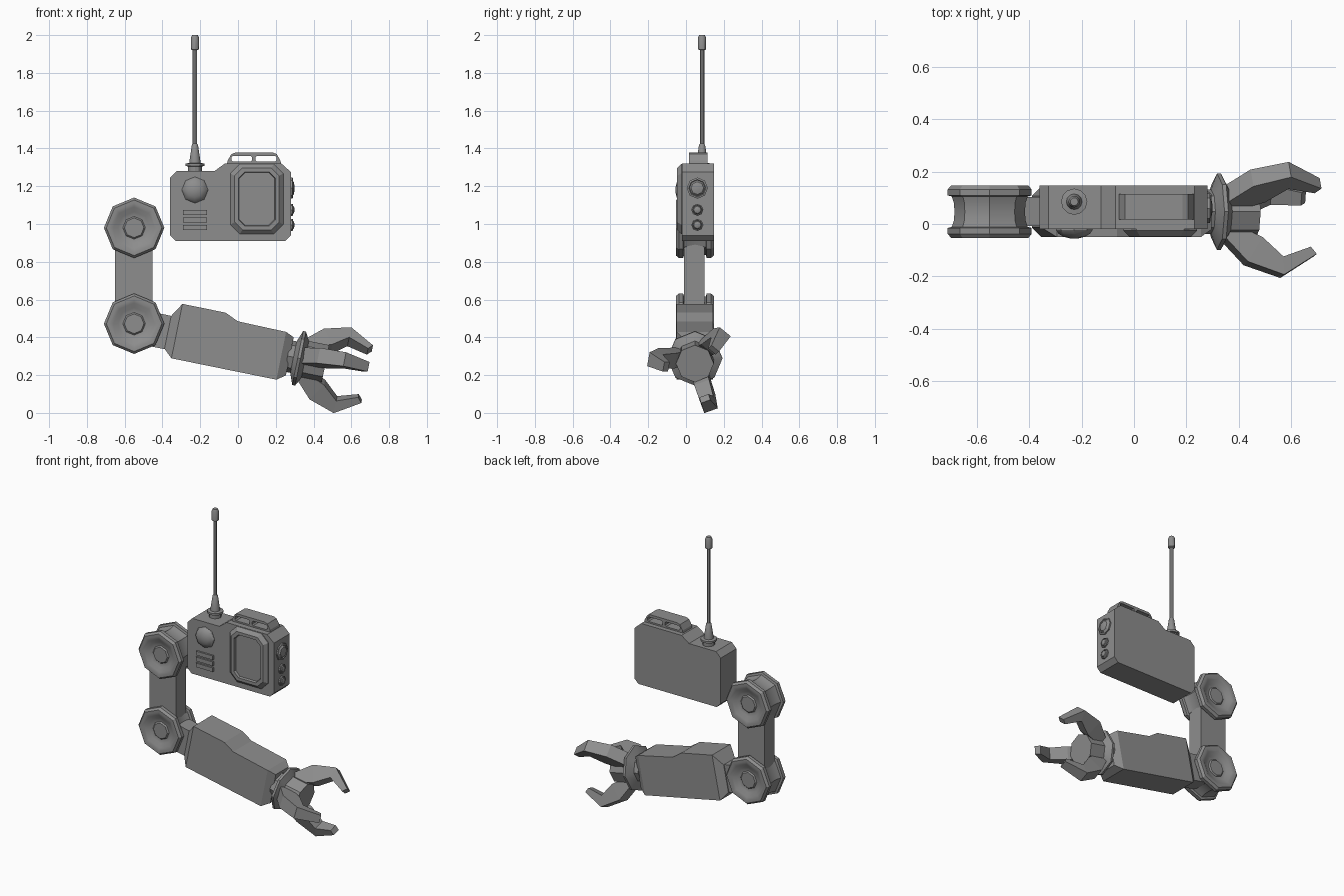
import bpy, bmesh, math
from mathutils import Matrix, Vector

cube = bpy.data.objects.get("Cube")
if cube:
    bpy.data.objects.remove(cube)

GREY = (0.27, 0.27, 0.27, 1)
mat = bpy.data.materials.new("plain_grey")
mat.use_nodes = True
mat.diffuse_color = GREY
mat.node_tree.nodes["Principled BSDF"].inputs["Base Color"].default_value = GREY

MID = 0.047  # depth of the arm's centre plane


def move(x, y, z):
    return Matrix.Translation((x, y, z))


def turn(degrees, axis):
    return Matrix.Rotation(math.radians(degrees), 4, axis)


def loft(name, rings, matrix=Matrix()):
    """Skin matching rings of points and cap both ends."""
    bm = bmesh.new()
    loops = [[bm.verts.new(matrix @ Vector(p)) for p in ring] for ring in rings]
    for a, b in zip(loops, loops[1:]):
        for i in range(len(a)):
            j = (i + 1) % len(a)
            bm.faces.new((a[i], a[j], b[j], b[i]))
    bm.faces.new(loops[0][::-1])
    bm.faces.new(loops[-1])
    bmesh.ops.recalc_face_normals(bm, faces=bm.faces)
    mesh = bpy.data.meshes.new(name)
    bm.to_mesh(mesh)
    bm.free()
    mesh.materials.append(mat)
    ob = bpy.data.objects.new(name, mesh)
    bpy.context.collection.objects.link(ob)
    return ob


def smooth(ob):
    bpy.ops.object.select_all(action='DESELECT')
    ob.select_set(True)
    bpy.context.view_layer.objects.active = ob
    bpy.ops.object.shade_smooth_by_angle(angle=math.radians(30))


def lathe(name, profile, matrix, sides=8):
    """Turn (radius, height) pairs around local z."""
    angles = [math.tau * i / sides for i in range(sides)]
    ob = loft(name, [[(r * math.cos(a), r * math.sin(a), h) for a in angles]
                     for r, h in profile], matrix)
    smooth(ob)
    return ob


def prism(name, outline, y0, y1):
    return loft(name, [[(x, y, z) for x, z in outline] for y in (y0, y1)])


def rect(x0, x1, z0, z1):
    return [(x0, z0), (x1, z0), (x1, z1), (x0, z1)]


def cut_rect(x0, x1, z0, z1, c):
    """Rectangle with cut corners."""
    return [(x0 + c, z0), (x1 - c, z0), (x1, z0 + c), (x1, z1 - c),
            (x1 - c, z1), (x0 + c, z1), (x0, z1 - c), (x0, z0 + c)]


# Shoulder and elbow hubs with dished faces and a curved waist
half = [(0.052, 0.083), (0.06, 0.075), (0.085, 0.078), (0.11, 0.094),
        (0.13, 0.1), (0.147, 0.1), (0.16, 0.085), (0.16, 0.062),
        (0.145, 0.058), (0.137, 0.035)]
hub = half + [(0.134, 0)] + [(r, -h) for r, h in reversed(half)]
for name, z in (("shoulder_hub", 0.98), ("elbow_hub", 0.472)):
    lathe(name, hub, move(-0.55, MID, z) @ turn(90, 'X'))

# Upper arm between the hubs
prism("upper_arm", rect(-0.65, -0.453, 0.47, 0.98), -0.01, 0.097)

# Forearm, built along its own tilted axis
ARM = move(-0.55, MID, 0.472) @ turn(11.5, 'Y')


def section(u, low, high, w):
    return [(u, -w, low), (u, w, low), (u, w, high), (u, -w, high)]


loft("forearm_neck", [section(0.02, -0.1, 0.08, 0.055),
                      section(0.2, -0.1, 0.08, 0.055)], ARM)
loft("forearm", [section(0.184, -0.098, 0.08, 0.06),
                 section(0.23, -0.14, 0.154, 0.097),
                 section(0.463, -0.14, 0.154, 0.097),
                 section(0.536, -0.14, 0.122, 0.097),
                 section(0.797, -0.14, 0.118, 0.097),
                 section(0.842, -0.108, 0.098, 0.068)], ARM)

# Wrist flange and palm
WRIST = ARM @ move(0, 0, -0.005)
lathe("wrist_flange", [(0.085, 0.83), (0.085, 0.862), (0.146, 0.885),
                       (0.146, 0.9), (0.09, 0.93)], WRIST @ turn(90, 'Y'))
lathe("palm", [(0.1, 0.9), (0.1, 1.035)], WRIST @ turn(90, 'Y'))

# Three bent fingers: outer point, inner point, half width per section
joints = [((0.9, 0.1), (0.93, 0.05), 0.042),
          ((0.99, 0.2), (1.05, 0.105), 0.042),
          ((1.13, 0.25), (1.13, 0.18), 0.038),
          ((1.262, 0.168), (1.24, 0.14), 0.026)]
for i, angle in enumerate((170, 50, -70)):
    loft(f"finger_{i + 1}",
         [[(*o, -w), (*o, w), (*n, w), (*n, -w)] for o, n, w in joints],
         WRIST @ turn(angle, 'X'))

# Radio case
prism("radio_case", [(-0.33, 0.91), (0.25, 0.91), (0.28, 0.94), (0.28, 1.275),
                     (0.23, 1.32), (-0.07, 1.32), (-0.125, 1.28),
                     (-0.325, 1.28), (-0.36, 1.245), (-0.36, 0.94)], -0.02, 0.147)

# Framed screen with a sunken face
frame = [(0, -0.015), (0, -0.025), (0.022, -0.047), (0.042, -0.047), (0.046, -0.032)]
loft("screen", [[(x, y, z) for x, z in
                 cut_rect(-0.04 + d, 0.24 - d, 0.947 + d, 1.318 - d, 0.05 - d * 0.4)]
                for d, y in frame])

# Dome and speaker bars on the front
FRONT = turn(90, 'X')
lathe("front_dome", [(0.07, 0), (0.07, 0.008), (0.06, 0.022), (0.04, 0.034),
                     (0.015, 0.04)], move(-0.228, -0.015, 1.18) @ FRONT)
for i in range(3):
    z = 0.968 + 0.04 * i
    prism(f"speaker_bar_{i + 1}", rect(-0.29, -0.165, z, z + 0.027), -0.032, -0.015)

# Knobs on the side
for i, (z, r) in enumerate(((1.19, 0.056), (1.075, 0.032), (0.995, 0.032))):
    lathe(f"side_knob_{i + 1}",
          [(r, 0), (r, 0.014), (r * 0.82, 0.017), (r * 0.75, 0.012),
           (r * 0.6, 0.02), (r * 0.25, 0.024)],
          move(0.275, 0.06, z) @ turn(90, 'Y'))

# Carry handle with two slots
handle = prism("handle", [(-0.06, 1.31), (0.23, 1.31), (0.225, 1.335), (0.205, 1.37),
                          (0.185, 1.378), (-0.015, 1.378), (-0.035, 1.37),
                          (-0.055, 1.335)], 0.017, 0.115)
for i, (x0, x1) in enumerate(((-0.035, 0.075), (0.092, 0.205))):
    slot = prism(f"slot_cutter_{i + 1}", cut_rect(x0, x1, 1.33, 1.361, 0.008), -0.1, 0.3)
    slot.hide_render = True
    slot.hide_set(True)
    cut = handle.modifiers.new("slot", 'BOOLEAN')
    cut.operation = 'DIFFERENCE'
    cut.object = slot

# Antenna with collar, rod and tip
lathe("antenna", [(0.038, 1.27), (0.038, 1.305), (0.05, 1.307), (0.05, 1.32),
                  (0.03, 1.323), (0.028, 1.34), (0.016, 1.42), (0.012, 1.425),
                  (0.012, 1.92), (0.022, 1.925), (0.022, 1.985), (0.015, 2.0)],
      move(-0.228, 0.085, 0), 12)
